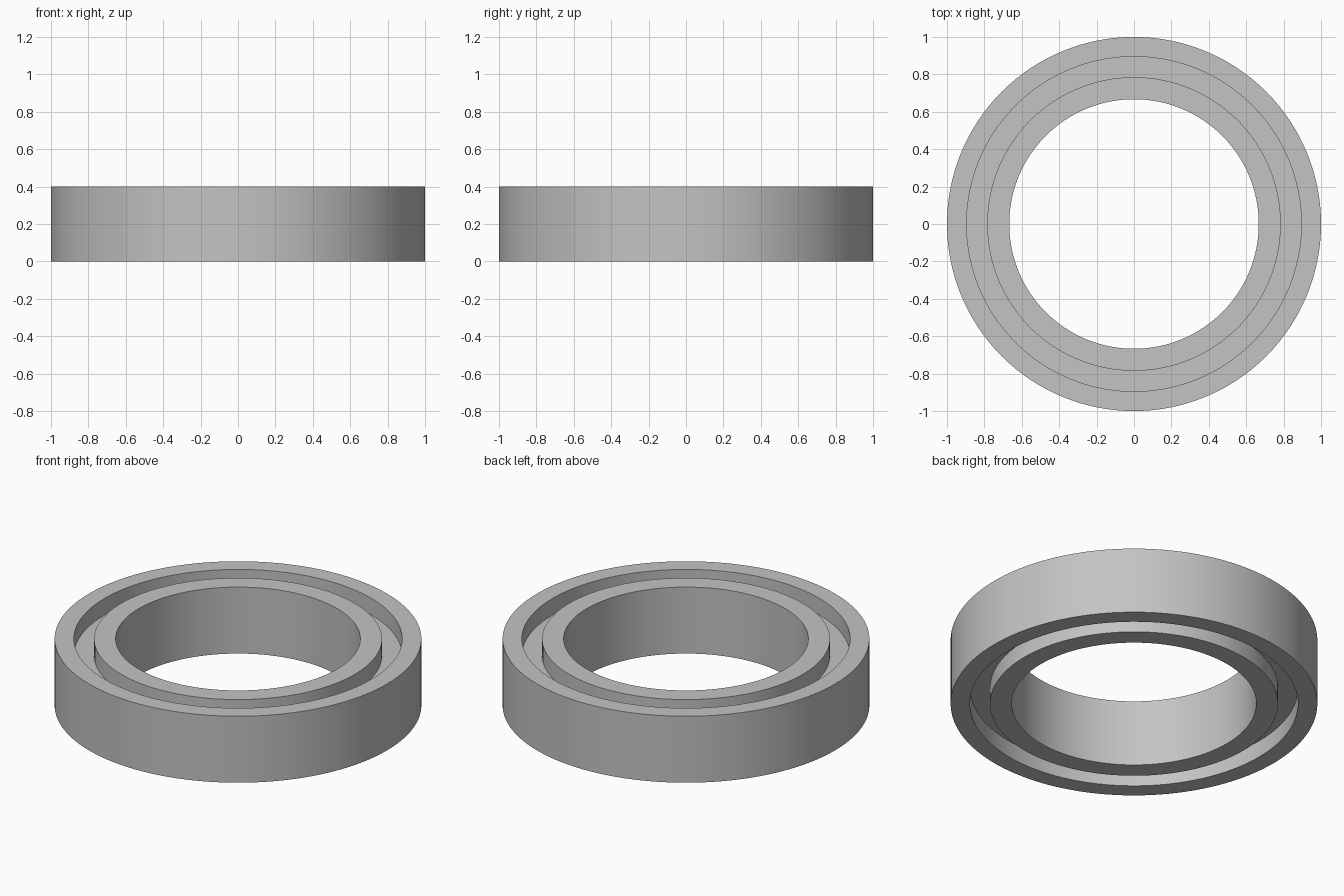
import bpy
import bmesh
from math import cos, sin, radians, tau

SEGMENTS = 128
HEIGHT = 0.4
RECESS = 0.1

cube = bpy.data.objects.get("Cube")
if cube:
    bpy.data.objects.remove(cube, do_unlink=True)

# Single grey metal
steel = bpy.data.materials.new("grey steel")
grey = (0.55, 0.55, 0.55, 1.0)
steel.use_nodes = True
steel.diffuse_color = grey
steel.node_tree.nodes["Principled BSDF"].inputs["Base Color"].default_value = grey


def ring(name, inner, outer, bottom, top):
    """Rectangular section swept around the z axis."""
    section = [(inner, bottom), (outer, bottom), (outer, top), (inner, top)]
    bm = bmesh.new()
    loops = []
    for i in range(SEGMENTS):
        a = tau * i / SEGMENTS
        loops.append([bm.verts.new((r * cos(a), r * sin(a), z)) for r, z in section])
    for i, here in enumerate(loops):
        after = loops[(i + 1) % SEGMENTS]
        for j in range(len(section)):
            k = (j + 1) % len(section)
            bm.faces.new((here[j], after[j], after[k], here[k]))
    bmesh.ops.recalc_face_normals(bm, faces=bm.faces)
    mesh = bpy.data.meshes.new(name)
    bm.to_mesh(mesh)
    bm.free()
    mesh.materials.append(steel)
    obj = bpy.data.objects.new(name, mesh)
    bpy.context.collection.objects.link(obj)
    bpy.ops.object.select_all(action="DESELECT")
    obj.select_set(True)
    bpy.context.view_layer.objects.active = obj
    bpy.ops.object.shade_smooth_by_angle(angle=radians(30))
    return obj


# Outer and inner races, with a recessed web filling the gap between them
ring("outer_race", 0.895, 1.0, 0.0, HEIGHT)
ring("inner_race", 0.667, 0.785, 0.0, HEIGHT)
ring("recessed_web", 0.775, 0.905, RECESS, HEIGHT - RECESS)
